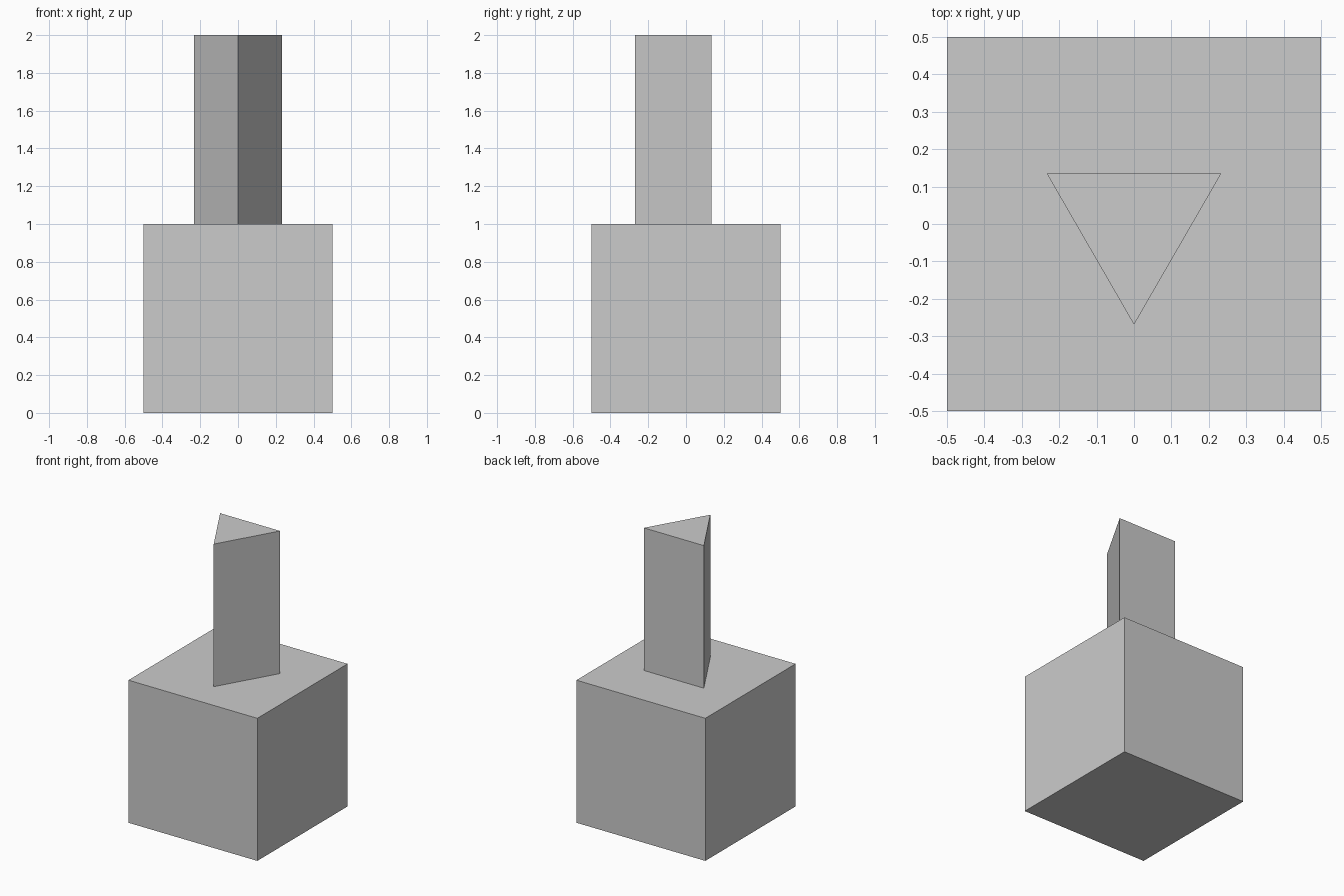
import bpy
from math import radians

default = bpy.data.objects.get("Cube")
if default:
    bpy.data.objects.remove(default, do_unlink=True)

# Single plain grey
grey = bpy.data.materials.new("plain_grey")
grey.use_nodes = True
colour = (0.6, 0.6, 0.6, 1.0)
grey.diffuse_color = colour
grey.node_tree.nodes["Principled BSDF"].inputs["Base Color"].default_value = colour


def finish(name):
    obj = bpy.context.object
    obj.name = name
    obj.data.name = name
    obj.data.materials.append(grey)
    return obj


# Cubic base block
bpy.ops.mesh.primitive_cube_add(size=1, location=(0, 0, 0.5))
finish("base_block")

# Upright triangular prism with one edge pointing to the front
bpy.ops.mesh.primitive_cylinder_add(vertices=3, radius=0.269, depth=1,
                                    location=(0, 0, 1.5),
                                    rotation=(0, 0, radians(180)))
finish("triangular_post")
bpy.ops.object.transform_apply(location=False, rotation=True, scale=False)
